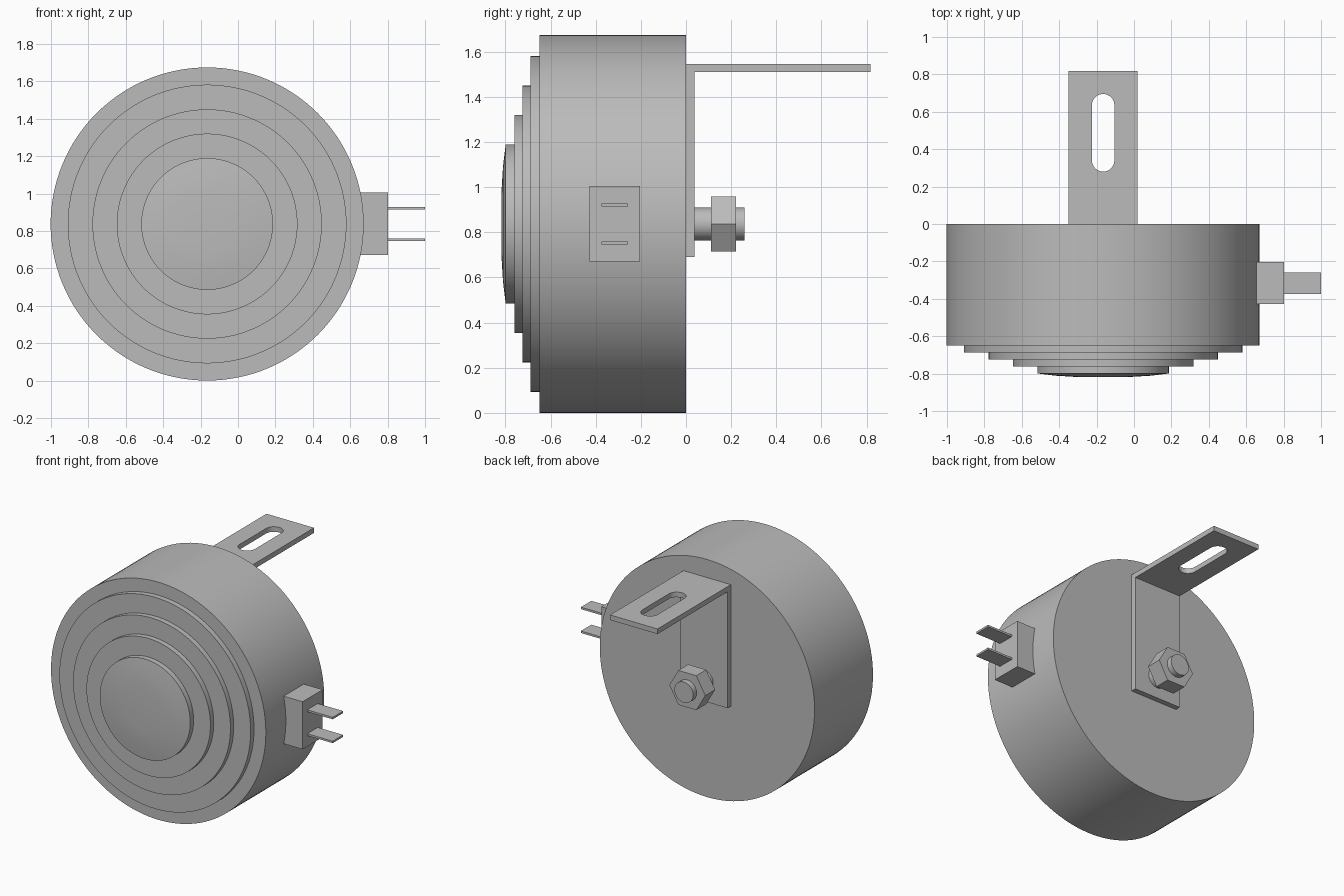
import bpy, bmesh, math
from mathutils import Matrix, Vector

cube = bpy.data.objects.get("Cube")
if cube:
    bpy.data.objects.remove(cube, do_unlink=True)

CX, CZ = -0.165, 0.837  # main axis runs along y through here

grey = bpy.data.materials.new("plain_grey")
grey.use_nodes = True
colour = (0.5, 0.5, 0.5, 1)
grey.diffuse_color = colour
grey.node_tree.nodes["Principled BSDF"].inputs["Base Color"].default_value = colour


def finish(name, bm, smooth=False):
    bmesh.ops.recalc_face_normals(bm, faces=bm.faces)
    mesh = bpy.data.meshes.new(name)
    bm.to_mesh(mesh)
    bm.free()
    mesh.materials.append(grey)
    obj = bpy.data.objects.new(name, mesh)
    bpy.context.collection.objects.link(obj)
    bpy.ops.object.select_all(action="DESELECT")
    bpy.context.view_layer.objects.active = obj
    obj.select_set(True)
    if smooth:
        bpy.ops.object.shade_smooth_by_angle(angle=math.radians(25))
    return obj


def lathe(name, profile, sides, smooth=True):
    """Turn (radius, y) points around the main axis, closing both ends."""
    bm = bmesh.new()
    rings = []
    for r, y in profile:
        angles = [math.tau * i / sides for i in range(sides)]
        rings.append([bm.verts.new((CX + r * math.cos(a), y, CZ + r * math.sin(a)))
                      for a in angles])
    for a, b in zip(rings, rings[1:]):
        for i in range(sides):
            j = (i + 1) % sides
            bm.faces.new((a[i], a[j], b[j], b[i]))
    bm.faces.new(rings[0])
    bm.faces.new(rings[-1])
    return finish(name, bm, smooth)


def prism(name, points, offset):
    """Extrude a flat outline by an offset vector."""
    bm = bmesh.new()
    face = bm.faces.new([bm.verts.new(p) for p in points])
    new = bmesh.ops.extrude_face_region(bm, geom=[face])["geom"]
    bmesh.ops.translate(bm, vec=offset,
                        verts=[v for v in new if isinstance(v, bmesh.types.BMVert)])
    return finish(name, bm)


def box(name, low, high):
    low, high = Vector(low), Vector(high)
    bm = bmesh.new()
    bmesh.ops.create_cube(bm, size=1, matrix=Matrix.Translation((low + high) / 2)
                          @ Matrix.Diagonal((*(high - low), 1)))
    return finish(name, bm)


# Drum with stepped front and shallow domed cap
lathe("drum_body", [
    (0.837, 0), (0.837, -0.65), (0.745, -0.65), (0.745, -0.688),
    (0.613, -0.688), (0.613, -0.724), (0.483, -0.724), (0.483, -0.761),
    (0.352, -0.761), (0.352, -0.799), (0.255, -0.811), (0.155, -0.817)], 128)

# Side connector with two flat blades
box("connector_block", (0.6, -0.427, 0.67), (0.802, -0.203, 1.005))
for name, side in (("upper_terminal", 1), ("lower_terminal", -1)):
    z = CZ + side * 0.084
    box(name, (0.79, -0.374, z - 0.007), (1.0, -0.258, z + 0.007))

# Angled mounting bracket
left = CX - 0.185
outline = [(0, 0.69), (0.037, 0.69), (0.037, 1.51),
           (0.817, 1.51), (0.817, 1.546), (0, 1.546)]
bracket = prism("mounting_bracket", [(left, y, z) for y, z in outline], (0.37, 0, 0))

# Rounded slot through the bracket's arm
slot = []
for y, start in ((0.635, 0), (0.34, math.pi)):
    for i in range(17):
        a = start + math.pi * i / 16
        slot.append((CX + 0.06 * math.cos(a), y + 0.06 * math.sin(a), 1.45))
cutter = prism("slot_cutter", slot, (0, 0, 0.15))
cutter.hide_render = True
cut = bracket.modifiers.new("slot", "BOOLEAN")
cut.operation, cut.solver, cut.object = "DIFFERENCE", "EXACT", cutter
bpy.context.view_layer.objects.active = bracket
bpy.ops.object.modifier_apply(modifier=cut.name)
bpy.data.objects.remove(cutter, do_unlink=True)

# Threaded stud and hexagonal nut
lathe("stud", [(0.073, 0.02), (0.073, 0.26)], 48)
lathe("hex_nut", [(0.14, 0.111), (0.14, 0.221)], 6, smooth=False)
